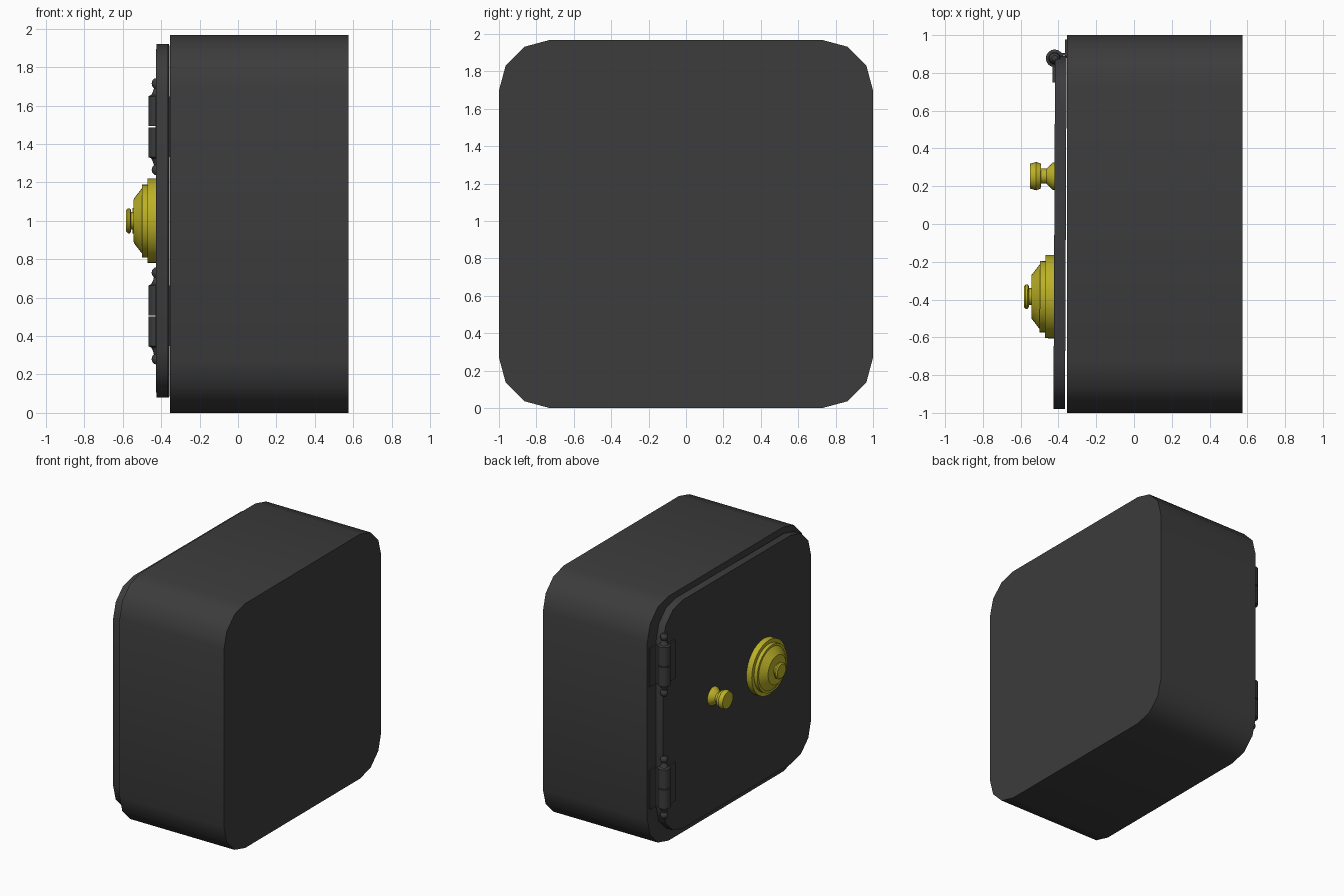
import bpy, bmesh, math
from mathutils import Matrix, Vector

if "Cube" in bpy.data.objects:
    bpy.data.objects.remove(bpy.data.objects["Cube"])


def material(name, rgb):
    m = bpy.data.materials.new(name)
    m.diffuse_color = (*rgb, 1)
    m.use_nodes = True
    m.node_tree.nodes["Principled BSDF"].inputs["Base Color"].default_value = m.diffuse_color
    return m


IRON = material("dark_iron", (0.045, 0.045, 0.045))
BRASS = material("brass", (0.50, 0.44, 0.02))
HINGE = Vector((-0.42, 0.877, 0))
# the door stands open by a hair, turned about the hinge axis
AJAR = (Matrix.Translation(HINGE) @ Matrix.Rotation(-0.0045, 4, 'Z')
        @ Matrix.Translation(-HINGE))


def finish(name, bm, mat, matrix=Matrix()):
    bmesh.ops.transform(bm, matrix=matrix, verts=bm.verts)
    bmesh.ops.recalc_face_normals(bm, faces=bm.faces)
    me = bpy.data.meshes.new(name)
    bm.to_mesh(me)
    bm.free()
    me.materials.append(mat)
    ob = bpy.data.objects.new(name, me)
    bpy.context.collection.objects.link(ob)
    bpy.ops.object.select_all(action='DESELECT')
    ob.select_set(True)
    bpy.context.view_layer.objects.active = ob
    bpy.ops.object.shade_smooth_by_angle(angle=math.radians(35))
    return ob


def slab(name, x, y, z, radius=0, steps=3, matrix=Matrix()):
    """Rounded rectangle in the yz plane, extruded along x."""
    bm = bmesh.new()
    pts = []
    corners = [(y[1], z[1], -1, -1), (y[0], z[1], 1, -1),
               (y[0], z[0], 1, 1), (y[1], z[0], -1, 1)]
    for q, (cy, cz, sy, sz) in enumerate(corners):
        if radius == 0:
            pts.append((cy, cz))
            continue
        for i in range(steps + 1):
            a = math.pi / 2 * (q + i / steps)
            pts.append((cy + sy * radius + radius * math.cos(a),
                        cz + sz * radius + radius * math.sin(a)))
    face = bm.faces.new([bm.verts.new((x[0], *p)) for p in pts])
    ext = bmesh.ops.extrude_face_region(bm, geom=[face])
    bmesh.ops.translate(bm, vec=(x[1] - x[0], 0, 0),
                        verts=[v for v in ext["geom"] if isinstance(v, bmesh.types.BMVert)])
    return finish(name, bm, IRON, matrix)


def lathe(name, profile, mat, matrix, sides=24):
    """Spin (radius, height) points about z, then place with matrix."""
    bm = bmesh.new()
    verts = [bm.verts.new((r, 0, h)) for r, h in profile]
    edges = [bm.edges.new(e) for e in zip(verts, verts[1:])]
    bmesh.ops.spin(bm, geom=verts + edges, axis=(0, 0, 1), cent=(0, 0, 0),
                   angle=math.tau, steps=sides, use_duplicate=False)
    bmesh.ops.remove_doubles(bm, verts=bm.verts, dist=1e-4)
    return finish(name, bm, mat, matrix)


# body and door
slab("safe_body", (-0.355, 0.575), (-1, 1), (0, 1.967), 0.27)
slab("door", (-0.418, -0.357), (-0.98, 0.89), (0.08, 1.92), 0.25, matrix=AJAR)


def on_door(y):
    return AJAR @ Matrix.Translation((-0.415, y, 1.0)) @ Matrix.Rotation(-math.pi / 2, 4, 'Y')


# combination dial: stepped rings, cone and small centre knob
lathe("combination_dial", [
    (0, 0), (0.22, 0), (0.22, 0.05), (0.19, 0.05), (0.19, 0.078), (0.172, 0.078),
    (0.115, 0.122), (0.045, 0.122), (0.045, 0.136), (0.055, 0.136), (0.065, 0.142),
    (0.065, 0.153), (0.055, 0.162), (0, 0.162)], BRASS, on_door(-0.385), 32)

# pull knob
lathe("pull_knob", [
    (0, 0), (0.075, 0), (0.072, 0.012), (0.04, 0.046), (0.04, 0.074),
    (0.066, 0.076), (0.075, 0.1), (0.066, 0.132), (0, 0.132)], BRASS, on_door(0.253), 20)

# hinges: split barrel, ball finials and two plates each
for level, zc in (("upper", 1.49), ("lower", 0.505)):
    half = [(0, 0.003), (0.047, 0.003), (0.047, 0.158), (0.032, 0.165), (0.022, 0.185),
            (0.018, 0.2)]
    half += [(0.03 * math.sin(a), 0.225 - 0.03 * math.cos(a))
             for a in (math.pi * i / 6 for i in range(2, 6))] + [(0, 0.253)]
    for side, s in (("top", 1), ("bottom", -1)):
        place = Matrix.Translation(HINGE + Vector((0, 0, zc))) @ Matrix.Diagonal((1, 1, s, 1))
        lathe(f"{level}_hinge_{side}", half, IRON, place, 16)
    zr = (zc - 0.157, zc + 0.157)
    slab(f"{level}_hinge_door_plate", (-0.43, -0.41), (0.75, 0.88), zr, matrix=AJAR)
    slab(f"{level}_hinge_body_plate", (-0.366, -0.35), (0.88, 0.978), zr)
    slab(f"{level}_hinge_web", (-0.42, -0.355), (0.892, 0.904), zr)
